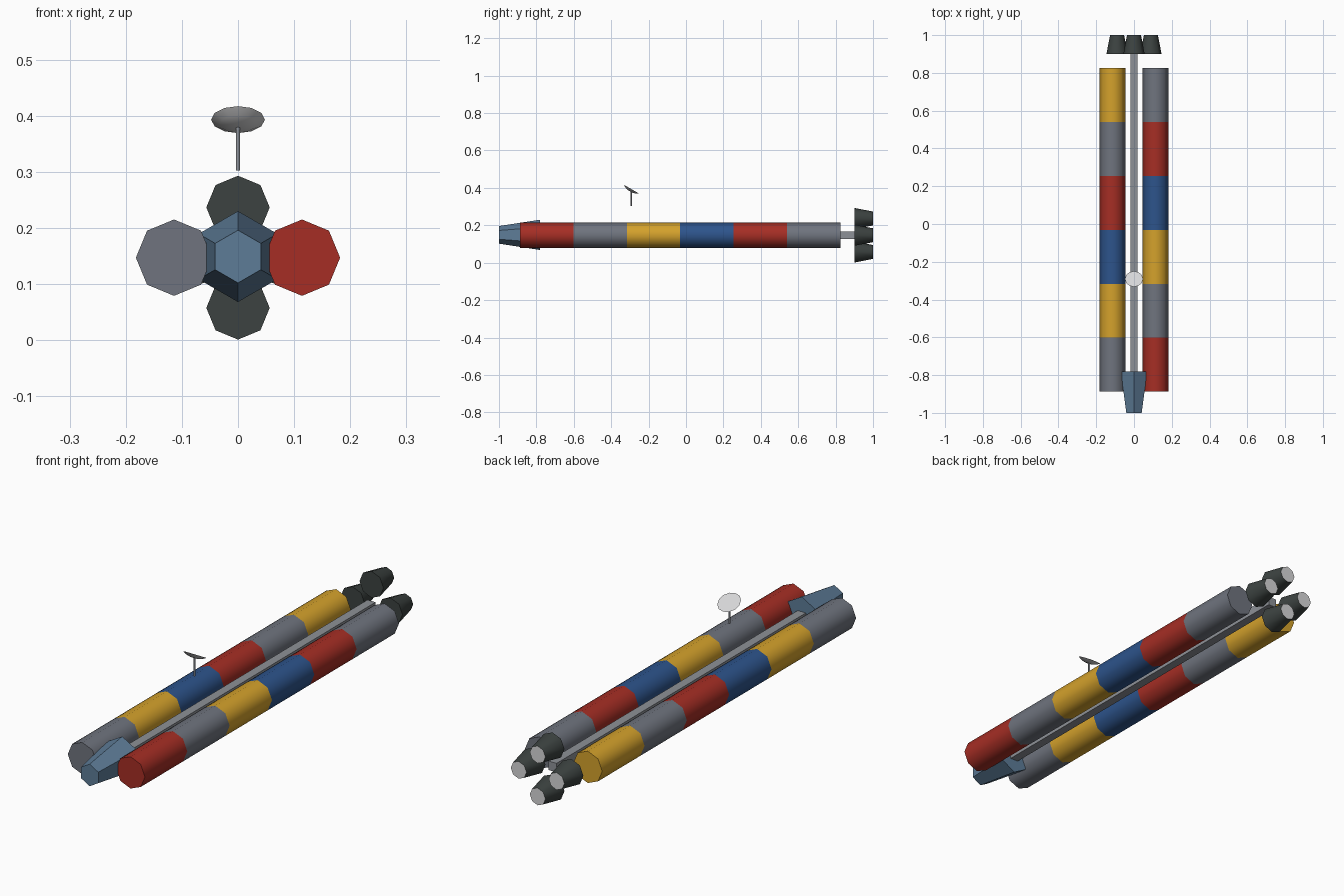
import bpy
import bmesh
from math import sin, cos, pi, radians

cube = bpy.data.objects.get("Cube")
if cube:
    bpy.data.objects.remove(cube, do_unlink=True)


def material(name, r, g, b):
    m = bpy.data.materials.new(name)
    m.use_nodes = True
    m.diffuse_color = (r, g, b, 1)
    m.node_tree.nodes["Principled BSDF"].inputs["Base Color"].default_value = (r, g, b, 1)
    return m


YELLOW = material("yellow", 0.66, 0.36, 0.025)
RED = material("red", 0.38, 0.027, 0.018)
BLUE = material("blue", 0.026, 0.088, 0.26)
GREY = material("grey", 0.16, 0.175, 0.21)
DARK = material("dark grey", 0.045, 0.055, 0.052)
STEEL = material("steel blue", 0.11, 0.2, 0.31)
METAL = material("metal grey", 0.27, 0.285, 0.31)
LIGHT = material("light grey", 0.68, 0.68, 0.69)


def lathe(name, rings, sides, location, bands, end=None, tilt=0, turn=0, smooth=True):
    """Rings of (y, radius) joined along y, one material per band, optional end cap material."""
    mesh = bpy.data.meshes.new(name)
    obj = bpy.data.objects.new(name, mesh)
    bpy.context.collection.objects.link(obj)
    used = []
    for m in bands + [end or bands[-1]]:
        if m not in used:
            used.append(m)
            mesh.materials.append(m)
    bm = bmesh.new()
    angles = [turn + 2 * pi * i / sides for i in range(sides)]
    loops = [[bm.verts.new((r * sin(a), y, r * cos(a))) for a in angles] for y, r in rings]
    for k, m in enumerate(bands):
        for i in range(sides):
            j = (i + 1) % sides
            face = bm.faces.new((loops[k][i], loops[k][j], loops[k + 1][j], loops[k + 1][i]))
            face.material_index = used.index(m)
    bm.faces.new(loops[0]).material_index = used.index(bands[0])
    bm.faces.new(loops[-1]).material_index = used.index(end or bands[-1])
    bmesh.ops.recalc_face_normals(bm, faces=bm.faces)
    bm.to_mesh(mesh)
    bm.free()
    obj.location = location
    obj.rotation_euler.x = tilt
    if smooth:
        bpy.ops.object.select_all(action="DESELECT")
        obj.select_set(True)
        bpy.context.view_layer.objects.active = obj
        bpy.ops.object.shade_smooth_by_angle(angle=radians(60))
    return obj


AXIS = 0.147  # height of the ship's centre line

# Two long rows of coloured cargo containers, front to back
rows = {
    "left": (0.114, [RED, GREY, YELLOW, BLUE, RED, GREY]),
    "right": (-0.114, [GREY, YELLOW, BLUE, RED, GREY, YELLOW]),
}
for side, (x, colours) in rows.items():
    rings = [(-0.887 + 0.2853 * k, 0.068) for k in range(7)]
    lathe(side + "_cargo_row", rings, 8, (x, 0, AXIS), colours)

# Square spine
lathe("spine", [(-0.8, 0.027), (0.9, 0.027)], 4, (0, 0, AXIS), [METAL],
      turn=pi / 4, smooth=False)

# Tapered six-sided cockpit
lathe("cockpit", [(-1, 0.047), (-0.78, 0.081)], 6, (0, 0, AXIS + 0.002), [STEEL], smooth=False)

# Four engine nozzles around the spine
for i, place in enumerate(("top", "left", "bottom", "right")):
    a = i * pi / 2
    lathe(place + "_engine", [(0.9, 0.0565), (1, 0.037)], 8,
          (0.0895 * sin(a), 0, AXIS + 0.0895 * cos(a)), [DARK], end=LIGHT)

# Antenna mast and tilted dish
lathe("antenna_mast", [(0, 0.004), (0.082, 0.004)], 8, (0, -0.292, 0.302), [METAL], tilt=pi / 2)
lathe("antenna_dish", [(-0.014, 0.014), (-0.009, 0.032), (0, 0.048)], 12,
      (0, -0.291, 0.393), [LIGHT, LIGHT], tilt=radians(60))
